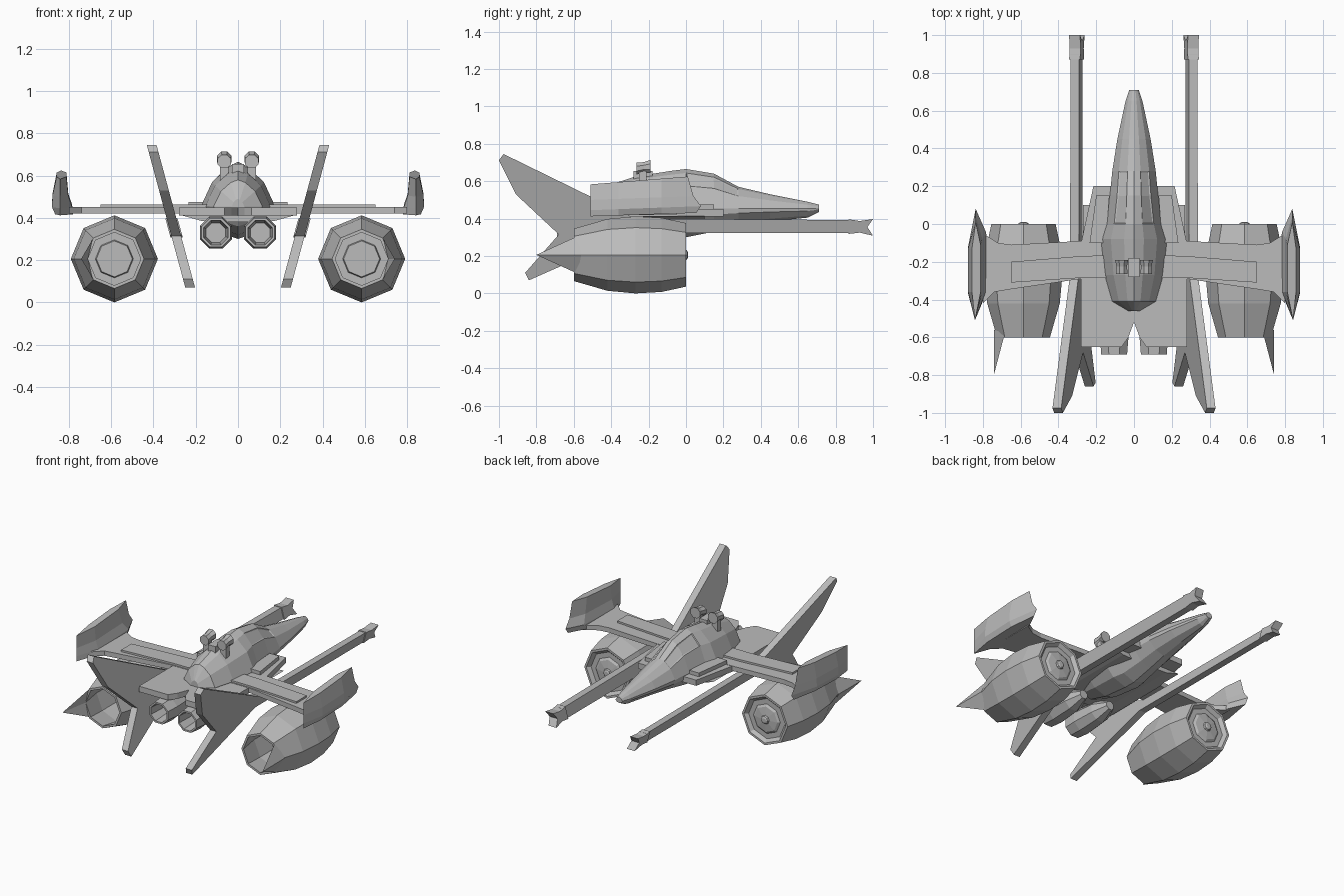
import bpy, bmesh
from math import cos, sin, pi
from mathutils import Vector

cube = bpy.data.objects.get("Cube")
if cube:
    bpy.data.objects.remove(cube, do_unlink=True)

GREY = (0.5, 0.5, 0.5, 1.0)
grey = bpy.data.materials.new("hull grey")
grey.use_nodes = True
grey.diffuse_color = GREY
grey.node_tree.nodes["Principled BSDF"].inputs["Base Color"].default_value = GREY


def finish(name, bm, mirror=True):
    """Turn a bmesh into a flat shaded object, mirrored across x when paired."""
    bmesh.ops.recalc_face_normals(bm, faces=bm.faces)
    mesh = bpy.data.meshes.new(name)
    bm.to_mesh(mesh)
    bm.free()
    mesh.materials.append(grey)
    ob = bpy.data.objects.new(name, mesh)
    bpy.context.collection.objects.link(ob)
    if mirror:
        mod = ob.modifiers.new("mirror", "MIRROR")
        mod.use_mirror_merge = False
    return ob


def loft(rings):
    """Skin a list of equal length point rings and cap both ends."""
    bm = bmesh.new()
    rows = [[bm.verts.new(p) for p in ring] for ring in rings]
    n = len(rows[0])
    for a, b in zip(rows, rows[1:]):
        for i in range(n):
            j = (i + 1) % n
            bm.faces.new((a[i], a[j], b[j], b[i]))
    bm.faces.new(rows[0])
    bm.faces.new(rows[-1])
    return bm


def octagon(cx, y, cz, r, turn=0.0):
    return [(cx + r * cos(turn + k * pi / 4), y, cz + r * sin(turn + k * pi / 4))
            for k in range(8)]


def plate(outline, z0, z1):
    """Horizontal slab from an (x, y) outline."""
    return loft([[(x, y, z) for x, y in outline] for z in (z0, z1)])


def leaning(outline, thick):
    """Upright slab from a (y, z) outline, leaning outward with height."""
    return loft([[(0.31 + 0.27 * (z - 0.38) + s * thick / 2, y, z) for y, z in outline]
                 for s in (-1, 1)])


# Fuselage: faceted section scaled along the length
SECTION = [(0, 1), (0.3, 0.9), (0.7, 0.58), (1, 0.02), (0.97, -0.25), (0.55, -0.78), (0, -1)]
SECTION += [(-x, z) for x, z in SECTION[-2:0:-1]]
STATIONS = [  # y, half width, top, bottom
    (-0.46, 0.03, 0.49, 0.42), (-0.41, 0.115, 0.58, 0.36), (-0.27, 0.155, 0.625, 0.32),
    (-0.08, 0.175, 0.655, 0.30), (0.0, 0.15, 0.665, 0.30), (0.15, 0.128, 0.64, 0.33),
    (0.28, 0.115, 0.57, 0.36), (0.45, 0.088, 0.53, 0.385), (0.65, 0.045, 0.49, 0.405),
    (0.71, 0.025, 0.475, 0.435)]
MID = 0.452
hull = loft([[(w * x, y, MID + z * ((top - MID) if z > 0 else (MID - bot))) for x, z in SECTION]
             for y, w, top, bot in STATIONS])
hull.normal_update()
# Recessed cockpit side windows
for side in (-1, 1):
    panes = [f for f in hull.faces
             if 0 < f.calc_center_median().y < 0.28 and f.calc_center_median().z > 0.55
             and 0.04 < side * f.calc_center_median().x < 0.09]
    bmesh.ops.inset_region(hull, faces=panes, thickness=0.008, depth=-0.004)
finish("fuselage", hull, False)

# Spine block and twin scopes on top of the hull
finish("spine_block", loft([[(x, y, z) for x, y in ((-0.028, -0.28), (0.028, -0.28), (0.028, -0.18), (-0.028, -0.18))]
                            for z in (0.58, 0.655)]), False)
finish("scopes", loft([octagon(0.065, -0.265, 0.667, 0.034, pi / 8),
                       octagon(0.065, -0.225, 0.674, 0.03, pi / 8),
                       octagon(0.065, -0.19, 0.678, 0.038, pi / 8)]))
finish("scope_posts", plate([(0.045, -0.25), (0.085, -0.25), (0.085, -0.21), (0.045, -0.21)], 0.55, 0.66))

# Centre deck with a notched tail
deck = [(0, 0.2), (0.215, 0.2), (0.28, -0.1), (0.28, -0.65), (0.065, -0.65), (0.03, -0.6), (0, -0.52)]
finish("centre_deck", plate(deck, 0.412, 0.45))
finish("deck_keel", loft([[(0, y, 0.38), (0.17, y, 0.385), (0.27, y, 0.413), (0, y, 0.413)]
                          for y in (-0.5, 0.1)]))
finish("intake_boxes", plate([(0.13, 0.15), (0.2, 0.15), (0.235, -0.1), (0.15, -0.1)], 0.44, 0.475))

# Wings with a raised panel
wing = [(0.15, -0.09), (0.28, -0.09), (0.65, -0.11), (0.72, -0.1), (0.8, -0.05),
        (0.8, -0.42), (0.74, -0.36), (0.65, -0.345), (0.28, -0.29), (0.15, -0.29)]
finish("wings", plate(wing, 0.42, 0.452))
finish("wing_panels", plate([(0.12, -0.165), (0.28, -0.17), (0.65, -0.2), (0.65, -0.31),
                             (0.28, -0.285), (0.12, -0.285)], 0.445, 0.464))


# Upright wing tips: pointed six sided rings stacked in height
def tip_ring(inner, outer, front, z_rear, z_front):
    pts = [(0.838, front), (inner, front - 0.12), (inner, -0.36), (0.842, -0.51),
           (outer, -0.36), (outer, -0.13)]
    return [(x, y, z_rear + (z_front - z_rear) * (y + 0.51) / 0.55) for x, y in pts]


finish("wing_tips", loft([tip_ring(0.78, 0.865, 0.055, 0.412, 0.43),
                          tip_ring(0.785, 0.88, 0.08, 0.445, 0.465),
                          tip_ring(0.803, 0.878, 0.04, 0.5, 0.52),
                          tip_ring(0.812, 0.858, 0.01, 0.583, 0.627)]))

# Engine pods: outer skin from intake face to nozzle, then the hollow inside
POD = [(0.01, 0.015), (0.005, 0.025), (-0.005, 0.03), (-0.012, 0.085), (-0.022, 0.1),
       (-0.022, 0.135), (0, 0.155), (0, 0.17), (-0.13, 0.198), (-0.27, 0.206),
       (-0.42, 0.192), (-0.6, 0.14), (-0.6, 0.125), (-0.45, 0.15), (-0.06, 0.14),
       (-0.06, 0.09), (-0.075, 0.085), (-0.075, 0.02)]
finish("engine_pods", loft([octagon(0.585, y, 0.206, r) for y, r in POD]))

# Spikes trailing from the outer side of each pod
spike = bmesh.new()
tip = spike.verts.new((0.742, -0.8, 0.206))
base = [spike.verts.new(p) for p in ((0.684, -0.58, 0.306), (0.74, -0.56, 0.206),
                                     (0.684, -0.58, 0.106), (0.71, -0.6, 0.206))]
for i in range(4):
    spike.faces.new((tip, base[i], base[(i + 1) % 4]))
spike.faces.new(base)
finish("pod_spikes", spike)

# Twin tail thrusters, hollow at the back
THRUST = [(-0.35, 0.03), (-0.45, 0.07), (-0.6, 0.082), (-0.69, 0.074), (-0.69, 0.062), (-0.55, 0.05)]
finish("thrusters", loft([octagon(0.105, y, 0.33, r, pi / 8) for y, r in THRUST]))

# Leaning tail fins that run forward into long booms
fin = [(-0.975, 0.745), (-1.0, 0.712), (-0.91, 0.53), (-0.68, 0.315), (-0.86, 0.11), (-0.84, 0.07),
       (-0.27, 0.322), (0.9, 0.322), (0.9, 0.392), (-0.27, 0.4)]
finish("fins_and_booms", leaning(fin, 0.046))
muzzle = [(0.87, 0.318), (0.93, 0.325), (1.0, 0.308), (0.97, 0.355), (1.0, 0.397),
          (0.93, 0.387), (0.87, 0.396)]
finish("boom_muzzles", leaning(muzzle, 0.058))
